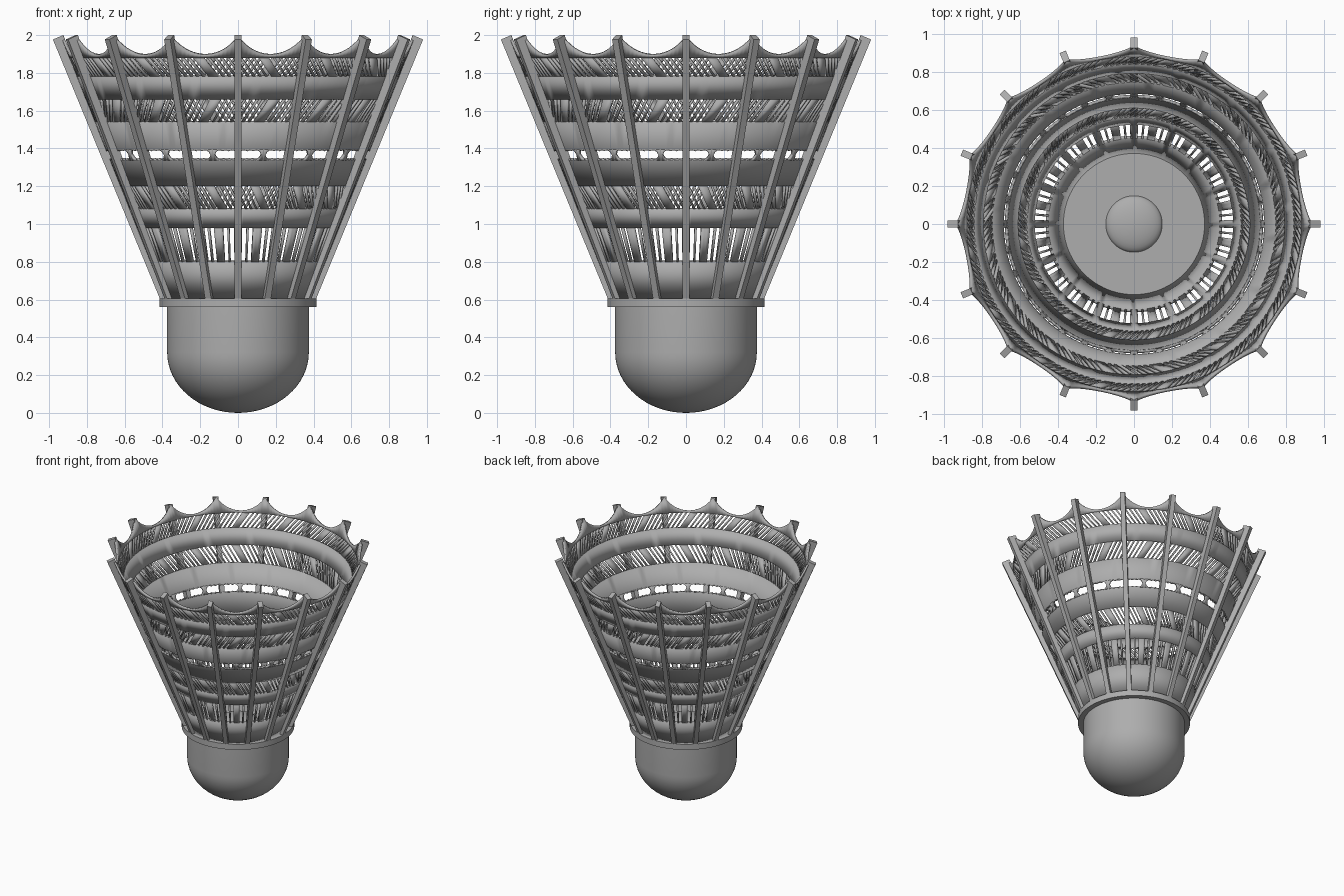
import bpy, bmesh
from math import radians, sin, cos, pi, sqrt

if "Cube" in bpy.data.objects:
    bpy.data.objects.remove(bpy.data.objects["Cube"])

N = 16                 # ribs around the skirt
BAY = 360 / N          # degrees between ribs

grey = bpy.data.materials.new("plain_grey")
grey.use_nodes = True
grey.diffuse_color = (0.42, 0.42, 0.42, 1)
grey.node_tree.nodes["Principled BSDF"].inputs["Base Color"].default_value = (0.42, 0.42, 0.42, 1)


def finish(bm, name, smooth=True):
    me = bpy.data.meshes.new(name)
    bm.to_mesh(me)
    bm.free()
    me.materials.append(grey)
    ob = bpy.data.objects.new(name, me)
    bpy.context.collection.objects.link(ob)
    if smooth:
        bpy.ops.object.select_all(action='DESELECT')
        ob.select_set(True)
        bpy.context.view_layer.objects.active = ob
        bpy.ops.object.shade_smooth_by_angle(angle=radians(35))
    return ob


def lathe(name, profile, steps=96):
    bm = bmesh.new()
    vs = [bm.verts.new((r, 0, z)) for r, z in profile]
    es = [bm.edges.new(p) for p in zip(vs, vs[1:])]
    bmesh.ops.spin(bm, geom=vs + es, cent=(0, 0, 0), axis=(0, 0, 1),
                   angle=2 * pi, steps=steps, use_merge=False)
    bmesh.ops.remove_doubles(bm, verts=bm.verts, dist=1e-5)
    bmesh.ops.recalc_face_normals(bm, faces=bm.faces)
    return finish(bm, name)


# Rounded cork base
dome = [(0.375 * sin(i * pi / 32), 0.32 - 0.32 * cos(i * pi / 32)) for i in range(17)]
lathe("cork_base", dome + [(0.375, 0.58), (0, 0.58)])

# Collar disc closing the bottom of the skirt, with a shallow inner button
lathe("collar", [(0, 0.56), (0.415, 0.56), (0.415, 0.605), (0, 0.605)])
lathe("inner_button", [(0.15 * cos(i * pi / 16), 0.6 + 0.05 * sin(i * pi / 16)) for i in range(9)], 48)


# Skirt: a cone assembled from solid bands and pierced bands
def radius(z):
    return 0.385 + (z - 0.6) * 0.397


skirt = bmesh.new()


def point(a, z):
    r = radius(z)
    return skirt.verts.new((r * cos(radians(a)), r * sin(radians(a)), z))


def quad(a, b, z0, z1, shift=0.0):
    """Panel from angle a to b, leaning by shift; z0 and z1 are (at a, at b)."""
    h = shift / 2
    skirt.faces.new((point(a - h, z0[0]), point(b - h, z0[1]),
                     point(b + h, z1[1]), point(a + h, z1[0])))


def strip(low, high, per_bay=8):
    step = BAY / per_bay
    for i in range(N * per_bay):
        a, b = i * step, (i + 1) * step
        z0, z1 = (low(a), low(b)), (high(a), high(b))
        if max(z1[0] - z0[0], z1[1] - z0[1]) > 1e-4:
            quad(a, b, z0, z1)


def level(z):
    return lambda a: z


def slots(z0, z1, offsets, width, shift):
    """Pierced band: slots at the given offsets around each rib."""
    centres = [k * BAY + o for k in range(N) for o in offsets]
    for c, n in zip(centres, centres[1:] + [centres[0] + 360]):
        a, b = c + width / 2, n - width / 2
        parts = max(1, round((b - a) / 2))
        for i in range(parts):
            quad(a + (b - a) * i / parts, a + (b - a) * (i + 1) / parts,
                 (z0, z0), (z1, z1), shift)


def spread(n, pitch):
    return [(i - (n - 1) / 2) * pitch for i in range(n)]


def from_rib(a):
    return (a + BAY / 2) % BAY - BAY / 2


def scallop(a):
    t = 0.185 * (1 - abs(from_rib(a)) / (BAY / 2))
    return 1.895 + 0.222 - sqrt(0.222 ** 2 - t * t)


def scalloped_hole(a):
    x = radians(from_rib(a)) * radius(1.365)
    d = min(abs(x - c) for c in spread(7, 0.032))
    return sqrt(max(0, 0.025 ** 2 - d * d))


slots(0.8, 0.98, [-7.4, -3.6, 3.6, 7.4], 2.5, 0)
slots(1.08, 1.2, spread(7, 2.7), 1.6, -6)
slots(1.54, 1.66, spread(8, 2.4), 1.45, 5.5)
slots(1.78, 1.88, spread(9, 2.2), 1.3, -5)
for z0, z1 in ((0.6, 0.8), (0.98, 1.08), (1.2, 1.335), (1.395, 1.54), (1.66, 1.78)):
    strip(level(z0), level(z1))
strip(level(1.335), lambda a: 1.365 - scalloped_hole(a), 72)
strip(lambda a: 1.365 + scalloped_hole(a), level(1.395), 72)
strip(level(1.88), lambda a: scallop(a) if abs(from_rib(a)) < BAY else 1.9, 16)


# Flip the scallop so that its peaks meet the ribs is built into its distance rule
bmesh.ops.remove_doubles(skirt, verts=skirt.verts, dist=1e-5)
skirt_ob = finish(skirt, "skirt")
shell = skirt_ob.modifiers.new("thickness", 'SOLIDIFY')
shell.thickness = 0.015
shell.offset = -1

# Ribs: slanted square bars on the outside of the skirt
ribs = bmesh.new()
side = [(0.375, 0.6), (0.412, 0.6), (0.98, 1.977), (0.925, 2.0)]
for k in range(N):
    a = radians(k * BAY)
    ends = []
    for w in (-0.0175, 0.0175):
        ends.append([ribs.verts.new((r * cos(a) - w * sin(a), r * sin(a) + w * cos(a), z))
                     for r, z in side])
    ribs.faces.new(ends[0])
    ribs.faces.new(ends[1][::-1])
    for i in range(4):
        j = (i + 1) % 4
        ribs.faces.new((ends[0][j], ends[0][i], ends[1][i], ends[1][j]))
bmesh.ops.recalc_face_normals(ribs, faces=ribs.faces)
finish(ribs, "ribs", smooth=False)
